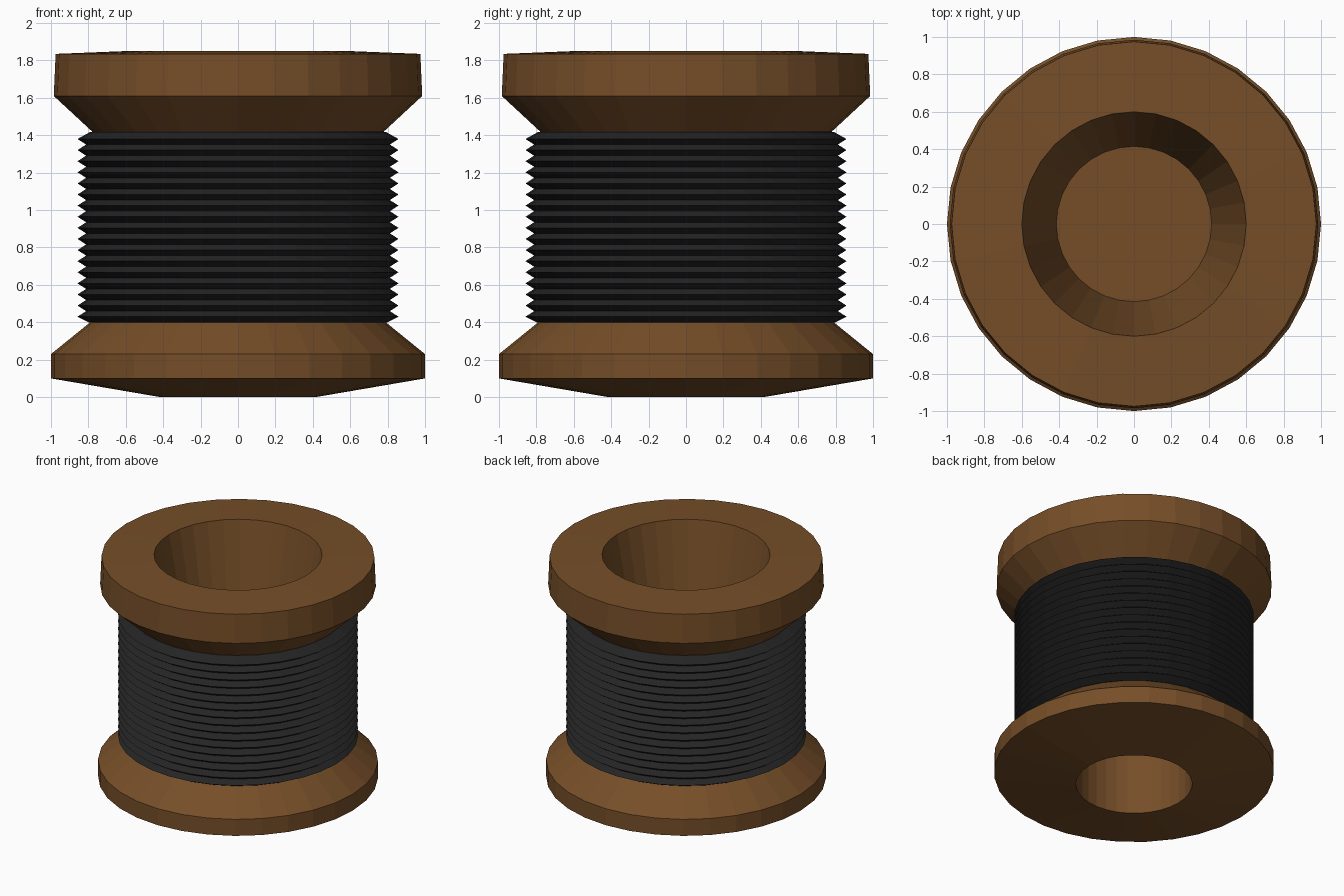
import bpy, bmesh, math

if "Cube" in bpy.data.objects:
    bpy.data.objects.remove(bpy.data.objects["Cube"])

SIDES = 32


def material(name, rgb):
    mat = bpy.data.materials.new(name)
    mat.diffuse_color = (*rgb, 1)
    mat.use_nodes = True
    mat.node_tree.nodes["Principled BSDF"].inputs["Base Color"].default_value = mat.diffuse_color
    return mat


def lathe(name, profile, mat, closed=False):
    """Spin a list of (radius, z) points around the z axis."""
    bm = bmesh.new()
    rings = []
    for r, z in profile:
        if r == 0:
            rings.append([bm.verts.new((0, 0, z))] * SIDES)
        else:
            rings.append([bm.verts.new((r * math.cos(math.tau * i / SIDES),
                                        r * math.sin(math.tau * i / SIDES), z))
                          for i in range(SIDES)])
    pairs = list(zip(rings, rings[1:]))
    if closed:
        pairs.append((rings[-1], rings[0]))
    for low, high in pairs:
        for i in range(SIDES):
            j = (i + 1) % SIDES
            corners = list(dict.fromkeys((low[i], low[j], high[j], high[i])))
            bm.faces.new(corners)
    bmesh.ops.recalc_face_normals(bm, faces=bm.faces)
    mesh = bpy.data.meshes.new(name)
    bm.to_mesh(mesh)
    bm.free()
    mesh.materials.append(mat)
    obj = bpy.data.objects.new(name, mesh)
    bpy.context.collection.objects.link(obj)
    return obj


wood = material("brown wood", (0.18, 0.076, 0.021))
black = material("black thread", (0.018, 0.018, 0.018))

# Wooden spool: lower recess, lower flange, core, upper flange, tapered upper recess
lathe("spool", [(0, 0.88), (0.415, 0.88), (0.415, 0.0), (1.0, 0.10), (1.0, 0.23),
                (0.79, 0.40), (0.78, 1.42), (0.985, 1.61), (0.975, 1.835),
                (0.60, 1.85), (0.415, 0.93), (0, 0.93)], wood)

# Wound thread: a stack of ridges around the core
RIDGES = 17
low, high = 0.43, 1.38
pitch = (high - low) / (RIDGES - 1)
winding = [(0.78, 0.40), (0.80, 0.40)]
for k in range(RIDGES):
    z = low + k * pitch
    winding.append((0.858, z))
    if k < RIDGES - 1:
        winding.append((0.812, z + pitch / 2))
winding += [(0.79, 1.418), (0.77, 1.418)]
lathe("thread", winding, black, closed=True)
